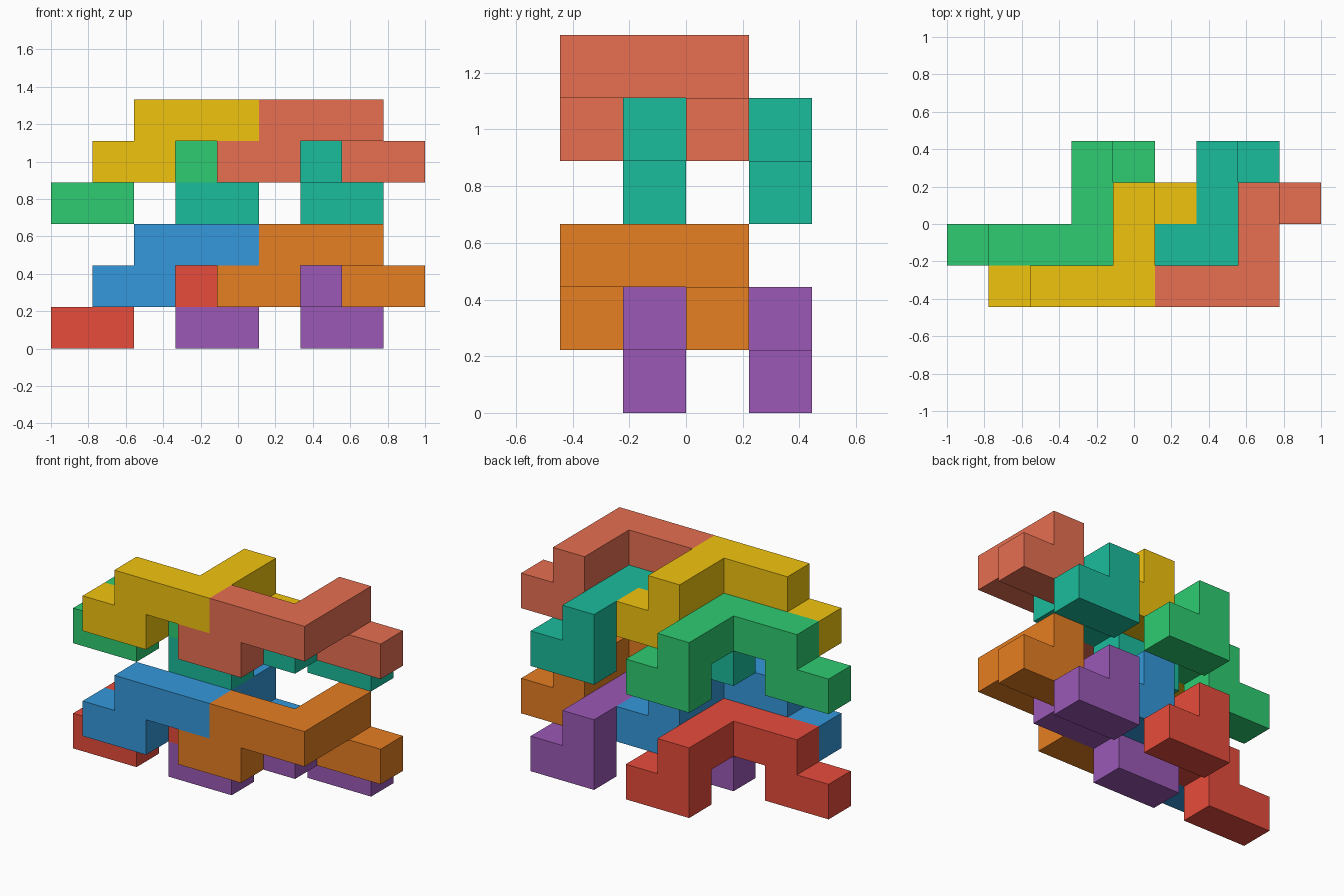
import bpy, bmesh
from mathutils import Vector

if "Cube" in bpy.data.objects:
    bpy.data.objects.remove(bpy.data.objects["Cube"])

U = 2 / 9                       # edge of one cube cell
ORIGIN = Vector((-1, -2 * U, 0))

# Shared zigzag piece: a path of cells that steps up, turns back and steps down
PATH = [(0, 1, 0), (1, 1, 0), (1, 1, 1), (2, 1, 1), (3, 1, 1),
        (3, 2, 1), (3, 3, 1), (3, 3, 0), (4, 3, 0)]


def linear(hex_code):
    rgb = [int(hex_code[i:i + 2], 16) / 255 for i in (0, 2, 4)]
    return [c / 12.92 if c <= 0.04045 else ((c + 0.055) / 1.055) ** 2.4 for c in rgb] + [1]


def piece(name, offset, hex_code):
    cells = {tuple(a + b for a, b in zip(c, offset)) for c in PATH}
    bm = bmesh.new()
    # Add only the outer cell faces, so each piece is one closed skin
    for cell in cells:
        for axis in range(3):
            for side in (0, 1):
                near = list(cell)
                near[axis] += 2 * side - 1
                if tuple(near) in cells:
                    continue
                corners = []
                for s, t in ((0, 0), (1, 0), (1, 1), (0, 1)):
                    p = Vector(cell)
                    p[axis] += side
                    p[(axis + 1) % 3] += s
                    p[(axis + 2) % 3] += t
                    corners.append(bm.verts.new(ORIGIN + p * U))
                bm.faces.new(corners if side else corners[::-1])
    bmesh.ops.remove_doubles(bm, verts=bm.verts[:], dist=1e-4)
    # Merge coplanar cell faces into clean flat sides
    bmesh.ops.dissolve_limit(bm, angle_limit=0.01, verts=bm.verts[:], edges=bm.edges[:])
    bmesh.ops.recalc_face_normals(bm, faces=bm.faces[:])
    mesh = bpy.data.meshes.new(name)
    bm.to_mesh(mesh)
    bm.free()
    mat = bpy.data.materials.new(name + "_color")
    mat.diffuse_color = linear(hex_code)
    mat.use_nodes = True
    mat.node_tree.nodes["Principled BSDF"].inputs["Base Color"].default_value = mat.diffuse_color
    mesh.materials.append(mat)
    bpy.context.collection.objects.link(bpy.data.objects.new(name, mesh))


# Four interlocking pieces per tier; the upper tier repeats the lower one
OFFSETS = {"back_left": (0, 0, 0), "back_right": (3, 0, 0),
           "front_left": (1, -1, 1), "front_right": (4, -1, 1)}
TIERS = {"lower": (0, ("e74c3c", "9b59b6", "3498db", "e67e22")),
         "upper": (3, ("2ecc71", "1abc9c", "f1c40f", "e76f51"))}
for tier, (rise, colors) in TIERS.items():
    for (spot, (x, y, z)), color in zip(OFFSETS.items(), colors):
        piece(f"{tier}_{spot}_piece", (x, y, z + rise), color)
